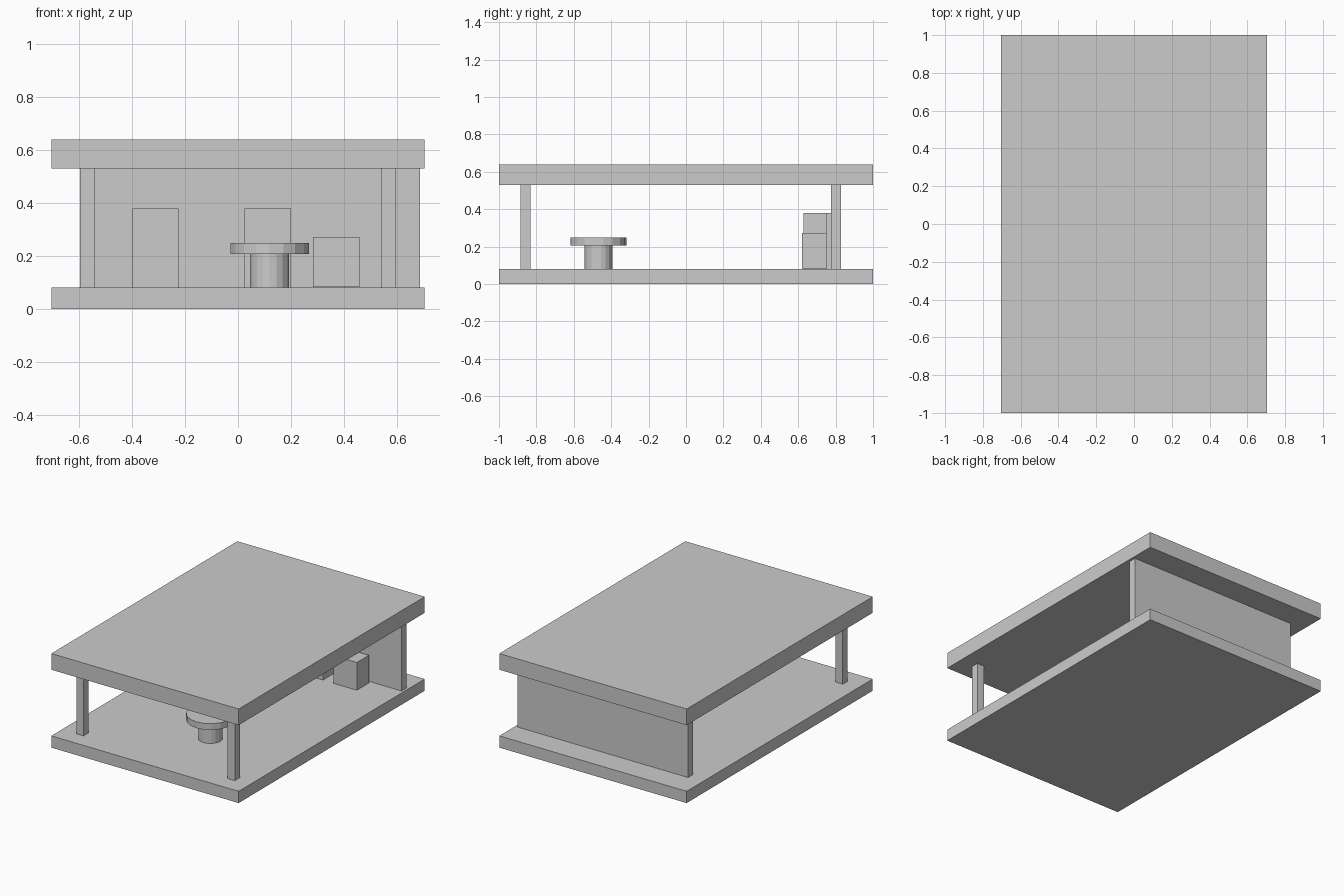
import bpy

if "Cube" in bpy.data.objects:
    bpy.data.objects.remove(bpy.data.objects["Cube"])


def box(name, x, y, z):
    """Box from (min, max) ranges on each axis."""
    c = [(r[0] + r[1]) / 2 for r in (x, y, z)]
    bpy.ops.mesh.primitive_cube_add(size=1, location=c)
    o = bpy.context.object
    o.name = name
    o.scale = [r[1] - r[0] for r in (x, y, z)]
    bpy.ops.object.transform_apply(location=False, rotation=False, scale=True)
    return o


def disc(name, radius, z0, z1):
    """18-sided upright cylinder on the table axis."""
    bpy.ops.mesh.primitive_cylinder_add(vertices=18, radius=radius, depth=z1 - z0,
                                        location=(0.12, -0.468, (z0 + z1) / 2))
    bpy.context.object.name = name


FLOOR, CEILING = 0.08, 0.53

# Floor and roof slabs
box("floor_slab", (-0.705, 0.705), (-1, 1), (0, FLOOR))
box("roof_slab", (-0.705, 0.705), (-1, 1), (CEILING, 0.64))

# Front posts
for side, s in (("left", -1), ("right", 1)):
    box(f"front_post_{side}", sorted((s * 0.542, s * 0.597)), (-0.886, -0.832),
        (FLOOR, CEILING))

# Back wall
box("back_wall", (-0.597, 0.688), (0.775, 0.83), (FLOOR, CEILING))

# Cabinets along the back wall
box("tall_cabinet_left", (-0.40, -0.225), (0.627, 0.80), (FLOOR, 0.38))
box("tall_cabinet_middle", (0.025, 0.20), (0.627, 0.75), (FLOOR, 0.38))
box("low_cabinet_right", (0.283, 0.46), (0.62, 0.75), (0.083, 0.272))

# Round table
disc("table_stem", 0.075, FLOOR, 0.207)
disc("table_top", 0.15, 0.207, 0.25)
